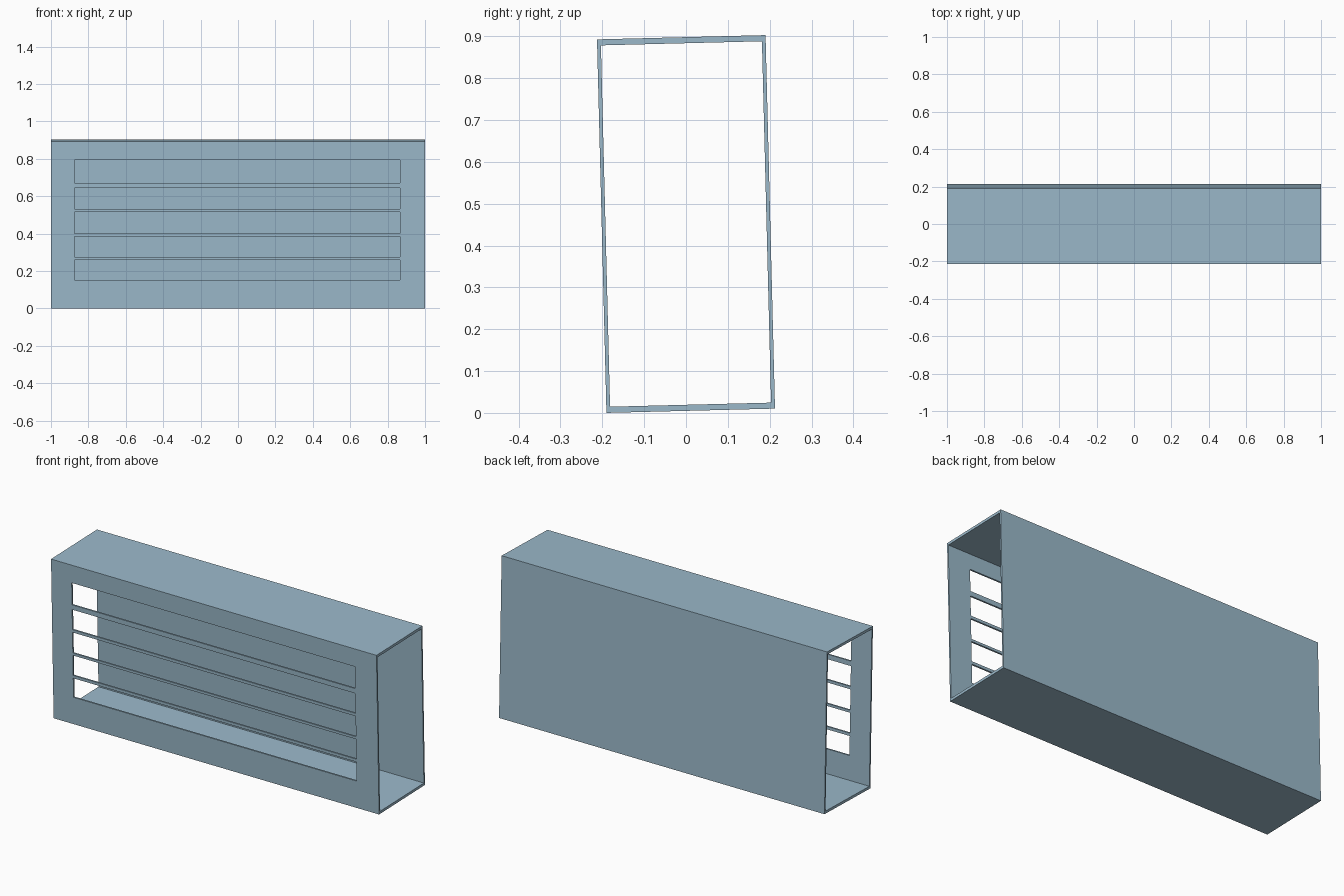
import bpy, bmesh, math
from mathutils import Matrix

if "Cube" in bpy.data.objects:
    bpy.data.objects.remove(bpy.data.objects["Cube"])

W, D, H = 2.0, 0.403, 0.893      # outer size of the open-ended case
SLAB, WALL = 0.0145, 0.009       # thickness of top/bottom and front/back
TILT = Matrix.Translation((0, 0, 0.4515)) @ Matrix.Rotation(math.radians(1.45), 4, 'X')

blue = bpy.data.materials.new("pale_blue")
blue.diffuse_color = (0.328, 0.485, 0.591, 1)
blue.use_nodes = True
blue.node_tree.nodes["Principled BSDF"].inputs["Base Color"].default_value = blue.diffuse_color


def finish(name, bm):
    bmesh.ops.recalc_face_normals(bm, faces=bm.faces[:])
    bm.transform(TILT)
    mesh = bpy.data.meshes.new(name)
    bm.to_mesh(mesh)
    bm.free()
    mesh.materials.append(blue)
    bpy.context.collection.objects.link(bpy.data.objects.new(name, mesh))


def panel(name, size, centre):
    bm = bmesh.new()
    bmesh.ops.create_cube(bm, size=1, matrix=Matrix.Translation(centre) @ Matrix.Diagonal((*size, 1)))
    finish(name, bm)


# Top, bottom and solid back
zs = H / 2 - SLAB / 2
panel("top_panel", (W, D, SLAB), (0, 0, zs))
panel("bottom_panel", (W, D, SLAB), (0, 0, -zs))
panel("back_panel", (W, WALL, H - 2 * SLAB), (0, D / 2 - WALL / 2, 0))

# Front panel: a grid of cells with every other middle cell left open as a slot
slots = [(0.151, 0.258), (0.274, 0.386), (0.400, 0.515), (0.531, 0.643), (0.670, 0.793)]
xs = [-W / 2, -0.875, 0.865, W / 2]
heights = [SLAB] + [z for slot in slots for z in slot] + [H - SLAB]
bm = bmesh.new()
grid = [[bm.verts.new((x, -D / 2, z - H / 2)) for x in xs] for z in heights]
for r in range(len(heights) - 1):
    for c in range(3):
        if c == 1 and r % 2 == 1:
            continue
        bm.faces.new((grid[r][c], grid[r][c + 1], grid[r + 1][c + 1], grid[r + 1][c]))
result = bmesh.ops.extrude_face_region(bm, geom=bm.faces[:], use_keep_orig=True)
moved = [g for g in result["geom"] if isinstance(g, bmesh.types.BMVert)]
bmesh.ops.translate(bm, verts=moved, vec=(0, WALL, 0))
finish("slotted_front_panel", bm)
